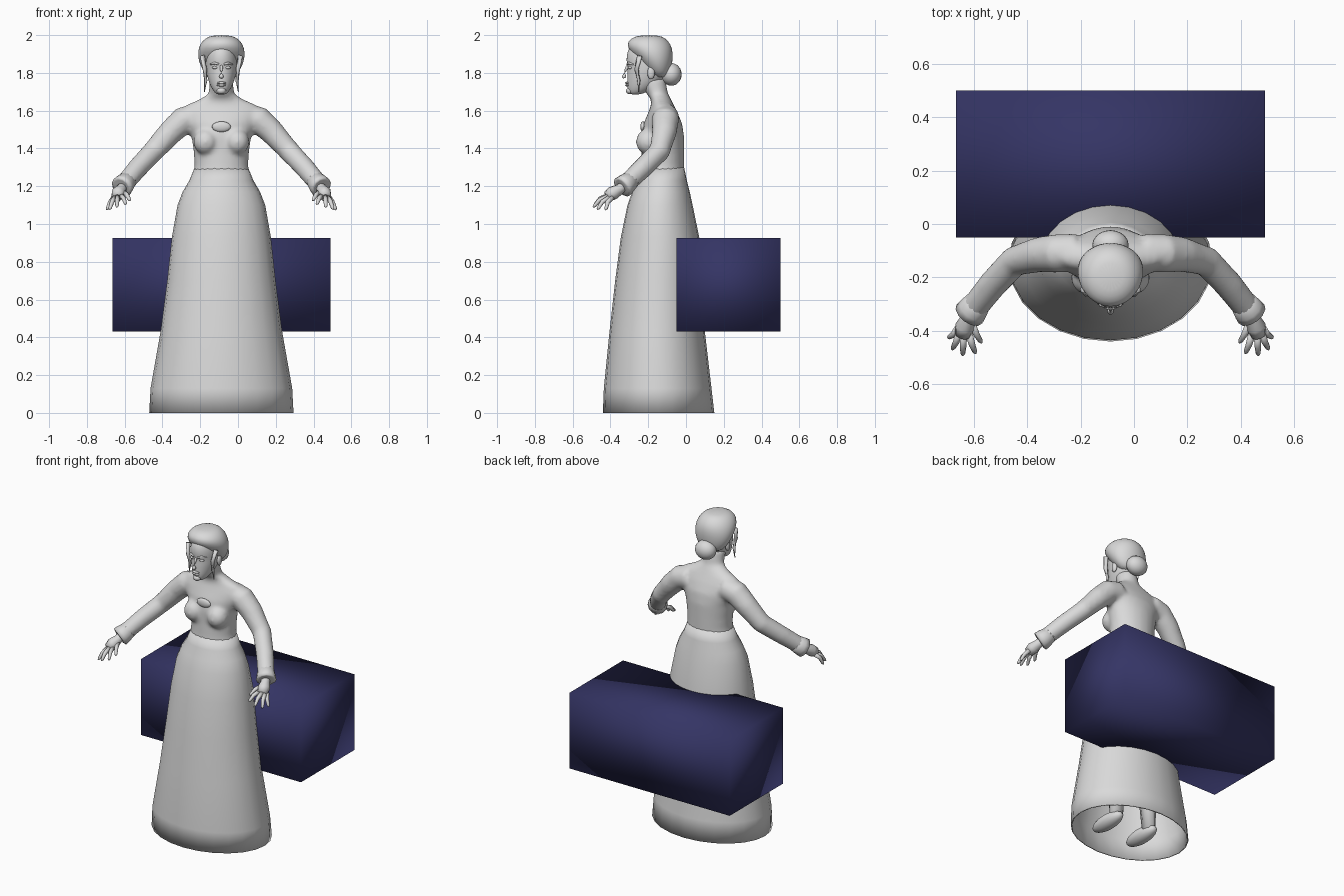
import bpy, bmesh, math
from mathutils import Vector, Matrix

old = bpy.data.objects.get("Cube")
if old:
    bpy.data.objects.remove(old, do_unlink=True)

CENTRE = -0.088  # the figure's own mirror line


def material(name, rgb):
    m = bpy.data.materials.new(name)
    m.use_nodes = True
    m.diffuse_color = (*rgb, 1)
    m.node_tree.nodes["Principled BSDF"].inputs["Base Color"].default_value = (*rgb, 1)
    return m


pale = material("pale_grey", (0.7, 0.7, 0.7))
navy = material("navy_blue", (0.035, 0.035, 0.13))


def skin(bm, rings, caps):
    """Join successive rings of vertices with quads."""
    for a, b in zip(rings, rings[1:]):
        for i in range(len(a)):
            j = (i + 1) % len(a)
            bm.faces.new((a[i], a[j], b[j], b[i]))
    if caps:
        bm.faces.new(rings[0][::-1])
        bm.faces.new(rings[-1])


def loft(bm, sections, n=20, caps=True):
    """Oval rings from rows of height, half width, front y, back y."""
    rings = []
    for z, w, front, back in sections:
        mid, depth = (front + back) / 2, (back - front) / 2
        angles = [math.tau * i / n for i in range(n)]
        rings.append([bm.verts.new((w * math.cos(a), mid + depth * math.sin(a), z)) for a in angles])
    skin(bm, rings, caps)


def tube(bm, path, n=10):
    """Round tube through rows of x, y, z, radius."""
    pts = [Vector(p[:3]) for p in path]
    rings = []
    for i, p in enumerate(pts):
        along = pts[min(i + 1, len(pts) - 1)] - pts[max(i - 1, 0)]
        turn = along.to_track_quat('Z', 'Y').to_matrix()
        rings.append([bm.verts.new(p + turn @ Vector((math.cos(t), math.sin(t), 0)) * path[i][3])
                      for t in (math.tau * k / n for k in range(n))])
    skin(bm, rings, True)


def ball(bm, centre, size, n=16):
    mat = Matrix.Translation(centre) @ Matrix.Diagonal((*size, 1))
    bmesh.ops.create_uvsphere(bm, u_segments=n, v_segments=n // 2 + 2, radius=1, matrix=mat)


def flip(path):
    return [(-p[0], *p[1:]) for p in path]


def finish(name, bm, mat=pale, mirror=False, subdiv=0):
    bmesh.ops.recalc_face_normals(bm, faces=bm.faces)
    me = bpy.data.meshes.new(name)
    bm.to_mesh(me)
    bm.free()
    me.materials.append(mat)
    for p in me.polygons:
        p.use_smooth = True
    ob = bpy.data.objects.new(name, me)
    ob.location.x = CENTRE
    bpy.context.collection.objects.link(ob)
    if mirror:
        ob.modifiers.new("mirror", 'MIRROR')
    if subdiv:
        ob.modifiers.new("subdivision", 'SUBSURF').levels = subdiv
        ob.modifiers["subdivision"].render_levels = subdiv
    return ob


# Block behind the figure, with softly shaded corners
bm = bmesh.new()
bmesh.ops.create_cube(bm, size=1, matrix=Matrix.Translation((0, 0.225, 0.678))
                      @ Matrix.Diagonal((1.155, 0.55, 0.495, 1)))
finish("block", bm, navy)

# Long open skirt
bm = bmesh.new()
loft(bm, [(0, .382, -.44, .15), (.13, .375, -.435, .135), (.43, .322, -.405, .10),
          (.70, .287, -.375, .085), (.93, .262, -.345, .07), (1.10, .232, -.31, .035),
          (1.17, .205, -.285, .02), (1.23, .17, -.26, .005), (1.30, .141, -.237, -.01)],
     n=24, caps=False)
skirt = finish("skirt", bm)
shell = skirt.modifiers.new("cloth", 'SOLIDIFY')
shell.thickness = 0.008
shell.offset = -1

# Bodice, neck, bust and sleeves fused into one smooth surface
bm = bmesh.new()
loft(bm, [(1.15, .18, -.25, -.01), (1.23, .155, -.245, -.01), (1.31, .142, -.238, -.01),
          (1.38, .146, -.235, -.01), (1.46, .158, -.235, -.01), (1.53, .19, -.225, -.02),
          (1.59, .215, -.2, -.045), (1.63, .185, -.185, -.065), (1.66, .115, -.185, -.08),
          (1.69, .068, -.21, -.095), (1.77, .06, -.26, -.11)], n=32)
sleeve = [(.12, -.105, 1.57, .07), (.20, -.11, 1.55, .073), (.27, -.115, 1.485, .066),
          (.36, -.14, 1.385, .057), (.44, -.225, 1.30, .054), (.52, -.325, 1.205, .05)]
for side in (1, -1):
    tube(bm, sleeve if side > 0 else flip(sleeve), n=16)
    ball(bm, (.083 * side, -.2, 1.435), (.066, .066, .068))
bodice = finish("bodice", bm)
fuse = bodice.modifiers.new("fuse", 'REMESH')
fuse.mode = 'VOXEL'
fuse.voxel_size = 0.012
fuse.use_smooth_shade = True
soften = bodice.modifiers.new("soften", 'SMOOTH')
soften.factor = 0.5
soften.iterations = 7

# Oval brooch
bm = bmesh.new()
ball(bm, (0, -.228, 1.515), (.05, .014, .028))
finish("brooch", bm)

# Cuffs
bm = bmesh.new()
tube(bm, [(.485, -.28, 1.245, .046), (.515, -.32, 1.21, .057),
          (.528, -.337, 1.195, .06), (.53, -.34, 1.193, .045)], n=12)
finish("cuffs", bm, mirror=True)

# Hands: palm, then five fingers
bm = bmesh.new()
tube(bm, [(.515, -.32, 1.21, .026), (.53, -.35, 1.185, .028),
          (.545, -.385, 1.165, .037), (.553, -.415, 1.145, .03)])
for knuckle, tip in [((.52, -.37, 1.17), (.483, -.445, 1.125)),
                     ((.53, -.41, 1.15), (.505, -.485, 1.105)),
                     ((.55, -.415, 1.145), (.553, -.492, 1.09)),
                     ((.565, -.405, 1.14), (.592, -.47, 1.078)),
                     ((.57, -.39, 1.14), (.607, -.427, 1.075))]:
    k, t = Vector(knuckle), Vector(tip)
    bend = k.lerp(t, .5) + Vector((0, -.006, .008))
    tube(bm, [(*k, .014), (*bend, .012), (*k.lerp(t, .9), .009), (*t, .004)], n=8)
finish("hands", bm, mirror=True)

# Head
bm = bmesh.new()
loft(bm, [(1.685, .02, -.29, -.25), (1.695, .036, -.305, -.21), (1.725, .056, -.312, -.16),
          (1.76, .07, -.312, -.12), (1.80, .08, -.312, -.10), (1.83, .083, -.308, -.09),
          (1.86, .085, -.318, -.085), (1.92, .08, -.315, -.085), (1.97, .05, -.27, -.12)], n=20)
finish("head", bm, subdiv=1)

# Nose, lips and chin
bm = bmesh.new()
tube(bm, [(0, -.305, 1.845, .008), (0, -.322, 1.81, .011), (0, -.333, 1.785, .016),
          (0, -.322, 1.772, .012)])
finish("nose", bm, subdiv=1)
bm = bmesh.new()
for z in (1.747, 1.735):
    ball(bm, (0, -.31, z), (.025, .012, .007), 12)
ball(bm, (0, -.298, 1.705), (.025, .02, .018), 12)
finish("lips_and_chin", bm)

# Eyes, brows, ears
bm = bmesh.new()
ball(bm, (.033, -.295, 1.828), (.017, .012, .008), 12)
tube(bm, [(.014, -.31, 1.846, .006), (.036, -.303, 1.852, .007), (.058, -.277, 1.845, .004)], n=8)
ball(bm, (.084, -.185, 1.80), (.012, .02, .034), 12)
finish("eyes_brows_and_ears", bm, mirror=True)

# Swept-up hair with a bun at the nape
bm = bmesh.new()
loft(bm, [(1.77, .06, -.17, -.10), (1.81, .098, -.21, -.08), (1.86, .122, -.25, -.07),
          (1.91, .127, -.295, -.068), (1.95, .116, -.318, -.078), (1.982, .09, -.295, -.105),
          (2.0, .05, -.25, -.14)], n=20)
finish("hair", bm, subdiv=1)
bm = bmesh.new()
ball(bm, (0, -.078, 1.792), (.068, .055, .06), 20)
finish("hair_bun", bm)

# Loose locks beside the face
bm = bmesh.new()
tube(bm, [(.1, -.245, 1.89, .014), (.088, -.262, 1.82, .012),
          (.083, -.25, 1.76, .009), (.09, -.25, 1.70, .003)], n=8)
finish("hair_locks", bm, mirror=True)

# Shoes and legs under the skirt
bm = bmesh.new()
ball(bm, (.13, -.19, .045), (.05, .13, .045))
tube(bm, [(.125, -.12, .05, .04), (.115, -.12, .35, .06), (.1, -.13, .9, .09)], n=12)
finish("shoes_and_legs", bm, mirror=True)
